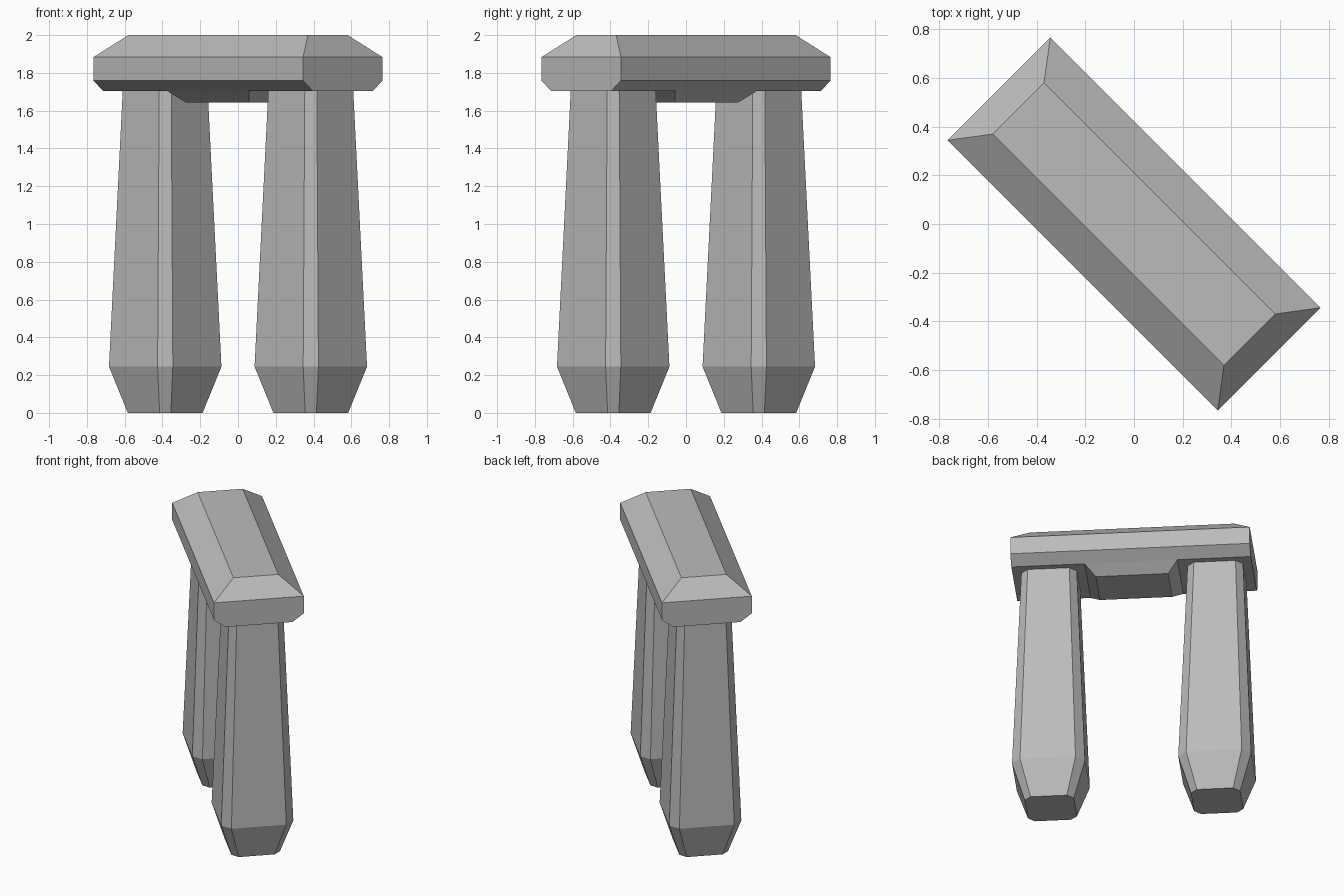
import bpy
import bmesh
from math import radians
from mathutils import Matrix

cube = bpy.data.objects.get("Cube")
if cube:
    bpy.data.objects.remove(cube, do_unlink=True)

stone = bpy.data.materials.new("grey stone")
stone.use_nodes = True
colour = (0.5, 0.5, 0.5, 1)
stone.diffuse_color = colour
stone.node_tree.nodes["Principled BSDF"].inputs["Base Color"].default_value = colour

# The whole arch stands diagonally
TURN = Matrix.Rotation(radians(-45), 4, "Z")


def outline(hx, hy, cut=0):
    """Rectangle, or with a cut, a rectangle with chamfered corners."""
    points = []
    for sx, sy in ((1, 1), (-1, 1), (-1, -1), (1, -1)):
        pair = [(sx * hx, sy * (hy - cut)), (sx * (hx - cut), sy * hy)]
        if sx * sy < 0:
            pair.reverse()
        points += pair if cut else pair[:1]
    return points


def loft(name, levels, offset=0):
    """Stack outlines (height, half length, half width, cut) into a solid."""
    bm = bmesh.new()
    rings = [[bm.verts.new((x + offset, y, z)) for x, y in outline(*size)]
             for z, *size in levels]
    for low, high in zip(rings, rings[1:]):
        for i in range(len(low)):
            j = (i + 1) % len(low)
            bm.faces.new((low[i], low[j], high[j], high[i]))
    bm.faces.new(rings[0][::-1])
    bm.faces.new(rings[-1])
    bm.transform(TURN)
    bmesh.ops.recalc_face_normals(bm, faces=bm.faces)
    mesh = bpy.data.meshes.new(name)
    bm.to_mesh(mesh)
    bm.free()
    mesh.materials.append(stone)
    obj = bpy.data.objects.new(name, mesh)
    bpy.context.collection.objects.link(obj)


# Capstone: undercut long sides, upright ends, bevelled top
loft("capstone", [(1.703, 0.785, 0.224), (1.76, 0.785, 0.298),
                  (1.883, 0.785, 0.298), (2.0, 0.672, 0.149)])

# Thicker middle of the capstone, hanging between the uprights
loft("capstone_belly", [(1.643, 0.237, 0.153), (1.703, 0.304, 0.224),
                        (1.75, 0.304, 0.224)])

# Two tapering uprights with chamfered corners and narrowed feet
for side, name in ((1, "left_upright"), (-1, "right_upright")):
    loft(name, [(0, 0.161, 0.161, 0.042), (0.245, 0.239, 0.239, 0.057),
                (1.72, 0.181, 0.181, 0.045)], side * 0.545)
